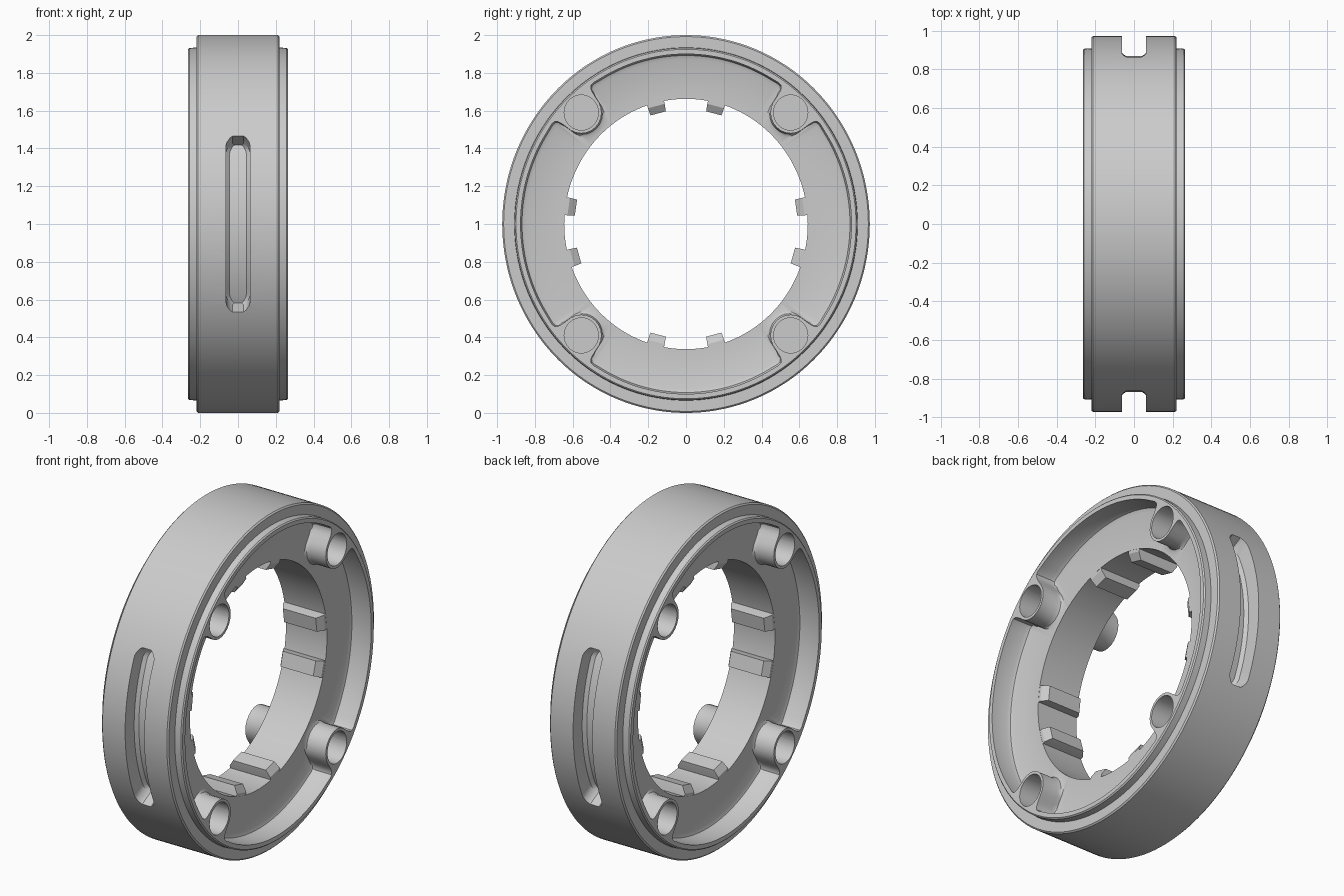
import bpy, bmesh
from math import sin, cos, radians, degrees, atan2, hypot

if "Cube" in bpy.data.objects:
    bpy.data.objects.remove(bpy.data.objects["Cube"])

SQ = 0.973   # the ring is slightly narrower in y than in z


def pt(x, r, a):
    """Point on the ring: x along the axis, radius r, angle a in degrees from up."""
    return (x, SQ * r * sin(radians(a)), 1 + r * cos(radians(a)))


def loft(name, loops, closed=False):
    """Skin between equal-length closed loops; cap the ends or join last to first."""
    bm = bmesh.new()
    rows = [[bm.verts.new(p) for p in loop] for loop in loops]
    n = len(rows[0])
    pairs = list(zip(rows, rows[1:]))
    if closed:
        pairs.append((rows[-1], rows[0]))
    for a, b in pairs:
        for i in range(n):
            j = (i + 1) % n
            bm.faces.new((a[i], a[j], b[j], b[i]))
    if not closed:
        bm.faces.new(rows[0])
        bm.faces.new(rows[-1])
    bmesh.ops.recalc_face_normals(bm, faces=bm.faces)
    me = bpy.data.meshes.new(name)
    bm.to_mesh(me)
    bm.free()
    ob = bpy.data.objects.new(name, me)
    bpy.context.collection.objects.link(ob)
    return ob


def cut(target, cutter):
    cutter.hide_render = True
    m = target.modifiers.new("cut", 'BOOLEAN')
    m.operation = 'DIFFERENCE'
    m.solver = 'EXACT'
    m.object = cutter
    bpy.context.view_layer.objects.active = target
    bpy.ops.object.modifier_apply(modifier=m.name)
    bpy.data.objects.remove(cutter, do_unlink=True)


# pocket outline: rim arc that dips inward around four screw bosses
BOSS_R, BOSS_W, RIM = 0.82, 0.11, 0.90
BOSSES = (44, 136, 224, 316)
half = [(BOSS_W * sin(radians(a)), BOSS_R - BOSS_W * cos(radians(a))) for a in range(0, 76, 15)]
half += [(0.113, 0.83), (0.118, 0.855), (0.126, 0.876), (0.138, 0.887), (0.158, 0.888)]
half = [(degrees(atan2(t, r)), hypot(t, r)) for t, r in half]
outline = []
for k, b in enumerate(BOSSES):
    outline += [(b - d, r) for d, r in reversed(half[1:])] + [(b + d, r) for d, r in half]
    start = b + half[-1][0]
    end = BOSSES[(k + 1) % 4] + (360 if k == 3 else 0) - half[-1][0]
    steps = 28
    outline += [(start + (end - start) * i / steps, RIM) for i in range(1, steps)]


def circle(x, r):
    return [pt(x, r, a) for a, _ in outline]


def pocket(x, inset):
    return [pt(x, r - inset, a) for a, r in outline]


# ring body: one side of the section, then mirrored in x
def side(s):
    return [circle(s * 0.135, 0.6625), pocket(s * 0.135, 0.028), pocket(s * 0.143, 0.008),
            pocket(s * 0.163, 0), pocket(s * 0.265, 0), circle(s * 0.265, 0.925),
            circle(s * 0.258, 0.932), circle(s * 0.22, 0.934), circle(s * 0.22, 0.992),
            circle(s * 0.212, 1.0)]


ring = loft("ring_body", side(1) + side(-1)[::-1], closed=True)

# blind screw holes in the bosses on both faces
for b in BOSSES:
    cy, cz = BOSS_R * sin(radians(b)), BOSS_R * cos(radians(b))
    for s in (1, -1):
        cut(ring, loft("hole_cutter", [
            [(x, SQ * (cy + 0.093 * cos(radians(t))), 1 + cz + 0.093 * sin(radians(t)))
             for t in range(0, 360, 10)] for x in (s * 0.06, s * 0.4)]))

# curved slots in the front and back of the rim
ends = [(27.8, 0.028), (27.2, 0.042), (25.8, 0.058), (24.8, 0.063)]
stations = [(-a, w) for a, w in ends] + [(a, 0.063) for a in range(-22, 23, 2)] + ends[::-1]
for centre in (90, 270):
    cut(ring, loft("slot_cutter", [
        [pt(x, r, centre + a) for x, r in ((-w, 1.1), (-w, 0.912), (-w * 0.7, 0.894),
                                           (w * 0.7, 0.894), (w, 0.912), (w, 1.1))]
        for a, w in stations]))

# chamfered teeth inside the bore
teeth = []
for a in (14.5, 81.8, 106, 165.5, 194.5, 254, 278.2, 345.5):
    ca, sa = cos(radians(a)), sin(radians(a))

    def block(r, hx, ht):
        return [(x, SQ * (r * sa + t * ca), 1 + r * ca - t * sa)
                for x, t in ((-hx, -ht), (hx, -ht), (hx, ht), (-hx, ht))]
    teeth.append(loft("bore_tooth", [block(0.69, 0.134, 0.047), block(0.645, 0.134, 0.047),
                                     block(0.605, 0.108, 0.043)]))

bpy.ops.object.select_all(action='DESELECT')
for ob in [ring] + teeth:
    ob.select_set(True)
bpy.context.view_layer.objects.active = ring
bpy.ops.object.shade_smooth_by_angle(angle=radians(32))
